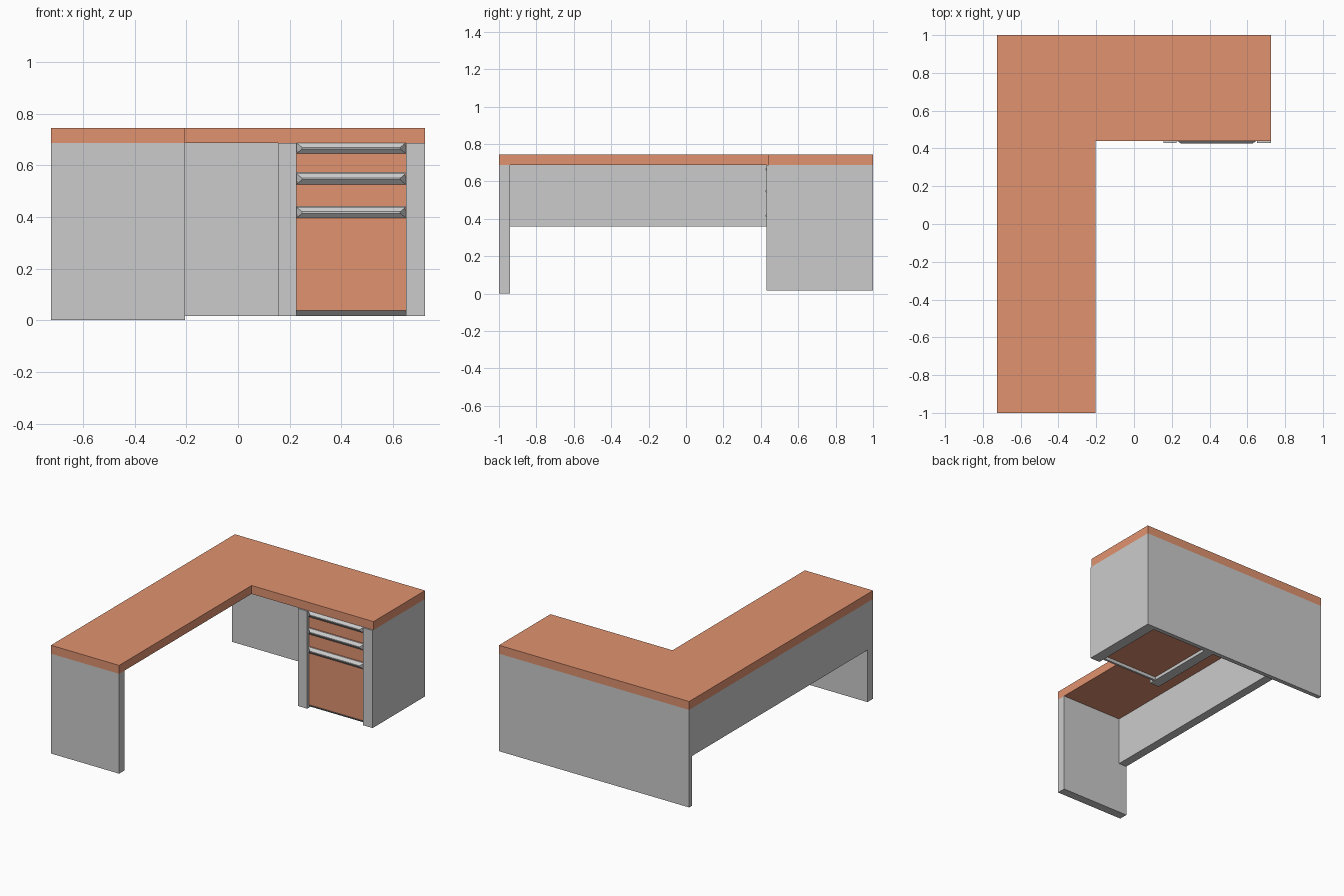
import bpy, bmesh

if "Cube" in bpy.data.objects:
    bpy.data.objects.remove(bpy.data.objects["Cube"])

wood = bpy.data.materials.new("wood")
wood.diffuse_color = (0.75, 0.29, 0.16, 1)
wood.use_nodes = True
wood.node_tree.nodes["Principled BSDF"].inputs["Base Color"].default_value = wood.diffuse_color


def finish(bm, name, mat=None):
    bmesh.ops.recalc_face_normals(bm, faces=bm.faces)
    me = bpy.data.meshes.new(name)
    bm.to_mesh(me)
    bm.free()
    ob = bpy.data.objects.new(name, me)
    bpy.context.collection.objects.link(ob)
    if mat:
        me.materials.append(mat)
    return ob


def loft(name, loop_a, loop_b, mat=None):
    """Solid between two matching point loops."""
    bm = bmesh.new()
    a = [bm.verts.new(p) for p in loop_a]
    b = [bm.verts.new(p) for p in loop_b]
    n = len(a)
    bm.faces.new(a)
    bm.faces.new(b[::-1])
    for i in range(n):
        j = (i + 1) % n
        bm.faces.new((a[i], a[j], b[j], b[i]))
    return finish(bm, name, mat)


def prism(name, outline, z0, z1, mat=None):
    return loft(name, [(x, y, z0) for x, y in outline],
                [(x, y, z1) for x, y in outline], mat)


def box(name, x0, x1, y0, y1, z0, z1, mat=None):
    return prism(name, [(x0, y0), (x1, y0), (x1, y1), (x0, y1)], z0, z1, mat)


W, UNDER, TOP = 0.724, 0.687, 0.745      # half width, underside and top of worktop
FLOOR = 0.016                            # bottom of pedestal and back panel
IN_X, IN_Y = -0.205, 0.44                # inner corner of the L

# L-shaped worktop
prism("worktop", [(-W, -1), (IN_X, -1), (IN_X, IN_Y), (W, IN_Y), (W, 1), (-W, 1)],
      UNDER, TOP, wood)

# Supporting panels
box("end_leg_panel", -W, IN_X, -1, -0.94, 0, UNDER)
box("side_modesty_panel", -W, -W + 0.06, -0.94, 0.97, 0.358, UNDER)
box("back_panel", -W, W, 0.97, 1, FLOOR, UNDER)

# Pedestal side walls
X0, X1 = 0.226, 0.650
box("pedestal_wall_left", 0.155, X0, 0.43, 0.97, FLOOR, UNDER)
box("pedestal_wall_right", X1, W, 0.43, 0.97, FLOOR, UNDER)

# Drawers, each topped by a full-width pull with angled ends
FACE = 0.447
drawers = [("bottom", 0.038, 0.438), ("middle", 0.441, 0.568), ("top", 0.571, UNDER)]
for label, z0, z1 in drawers:
    box("drawer_" + label, X0, X1, FACE, 0.97, z0, z1, wood)
    # (y, z, end inset): sloped top, thin nose, undercut below
    profile = [(FACE + 0.004, z1, 0), (FACE - 0.005, z1, 0), (0.426, z1 - 0.018, 0.022),
               (0.426, z1 - 0.024, 0.022), (FACE - 0.005, z1 - 0.042, 0),
               (FACE + 0.004, z1 - 0.042, 0)]
    loft("pull_" + label, [(X0 + d, y, z) for y, z, d in profile],
         [(X1 - d, y, z) for y, z, d in profile])

# Angled lip under the lowest drawer
lip = [(FACE - 0.003, 0.038), (FACE + 0.02, FLOOR), (FACE + 0.035, FLOOR), (FACE + 0.035, 0.038)]
loft("drawer_base_lip", [(X0, y, z) for y, z in lip], [(X1, y, z) for y, z in lip])
